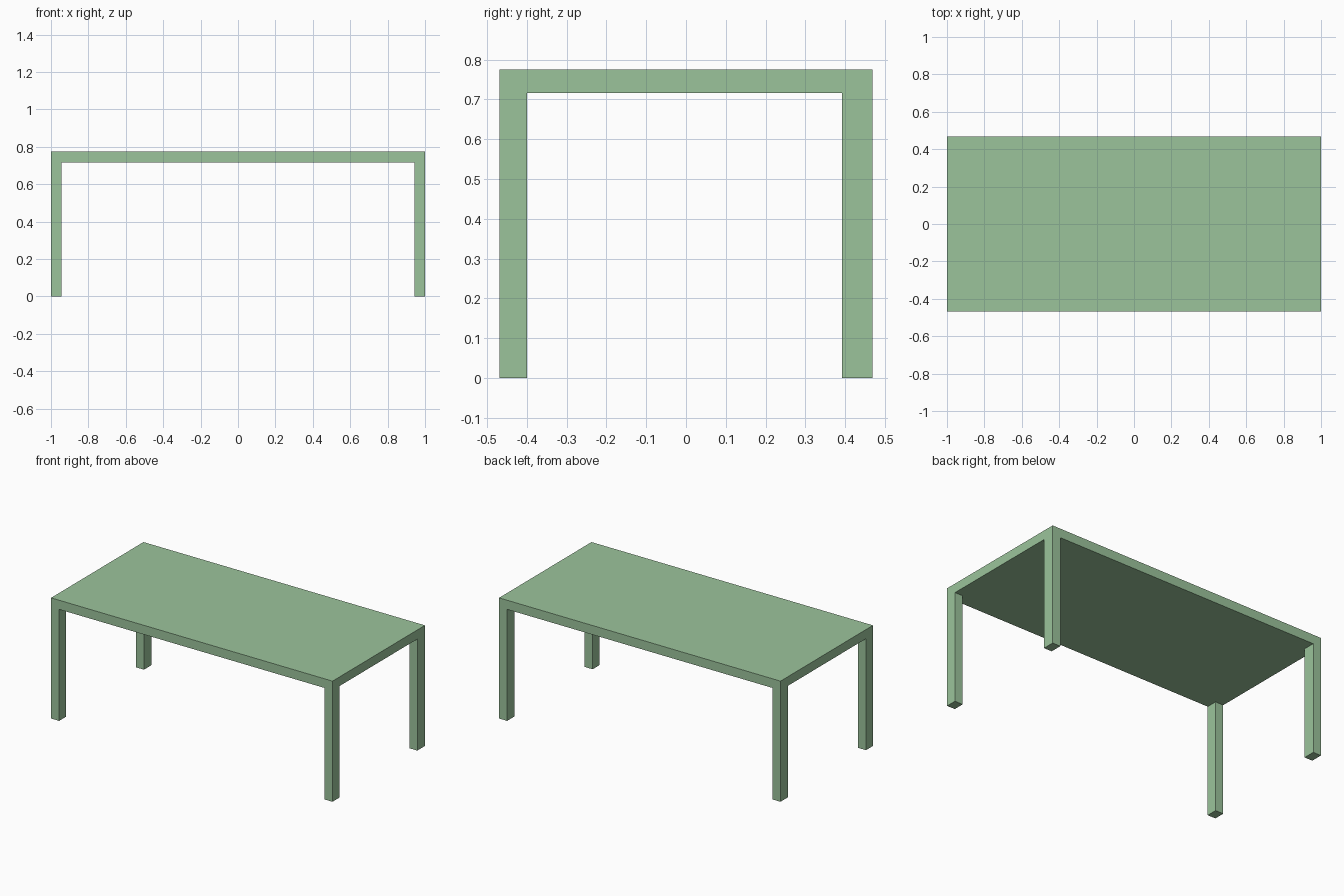
import bpy

if "Cube" in bpy.data.objects:
    bpy.data.objects.remove(bpy.data.objects["Cube"])

HALF_X, HALF_Y = 1.0, 0.469      # tabletop half sizes
TOP_Z, UNDER_Z = 0.775, 0.716    # tabletop upper and lower faces
LEG_X = 0.057                    # leg width
LEG_Y = {"front": 0.07, "back": 0.077}  # leg depths

wood = bpy.data.materials.new("green_paint")
wood.diffuse_color = (0.33, 0.55, 0.33, 1)
wood.use_nodes = True
wood.node_tree.nodes["Principled BSDF"].inputs["Base Color"].default_value = wood.diffuse_color


def box(name, lo, hi):
    """Axis-aligned box between two corners."""
    centre = [(a + b) / 2 for a, b in zip(lo, hi)]
    bpy.ops.mesh.primitive_cube_add(size=1, location=centre)
    ob = bpy.context.object
    ob.name = name
    ob.scale = [b - a for a, b in zip(lo, hi)]
    bpy.ops.object.transform_apply(location=False, rotation=False, scale=True)
    ob.data.materials.append(wood)
    return ob


# Tabletop slab
box("tabletop", (-HALF_X, -HALF_Y, UNDER_Z), (HALF_X, HALF_Y, TOP_Z))

# Four corner legs, flush with the tabletop edges
for side, sx in (("left", -1), ("right", 1)):
    for end, sy in (("front", -1), ("back", 1)):
        xs = sorted((sx * HALF_X, sx * (HALF_X - LEG_X)))
        ys = sorted((sy * HALF_Y, sy * (HALF_Y - LEG_Y[end])))
        box(f"{end}_{side}_leg", (xs[0], ys[0], 0), (xs[1], ys[1], UNDER_Z))
